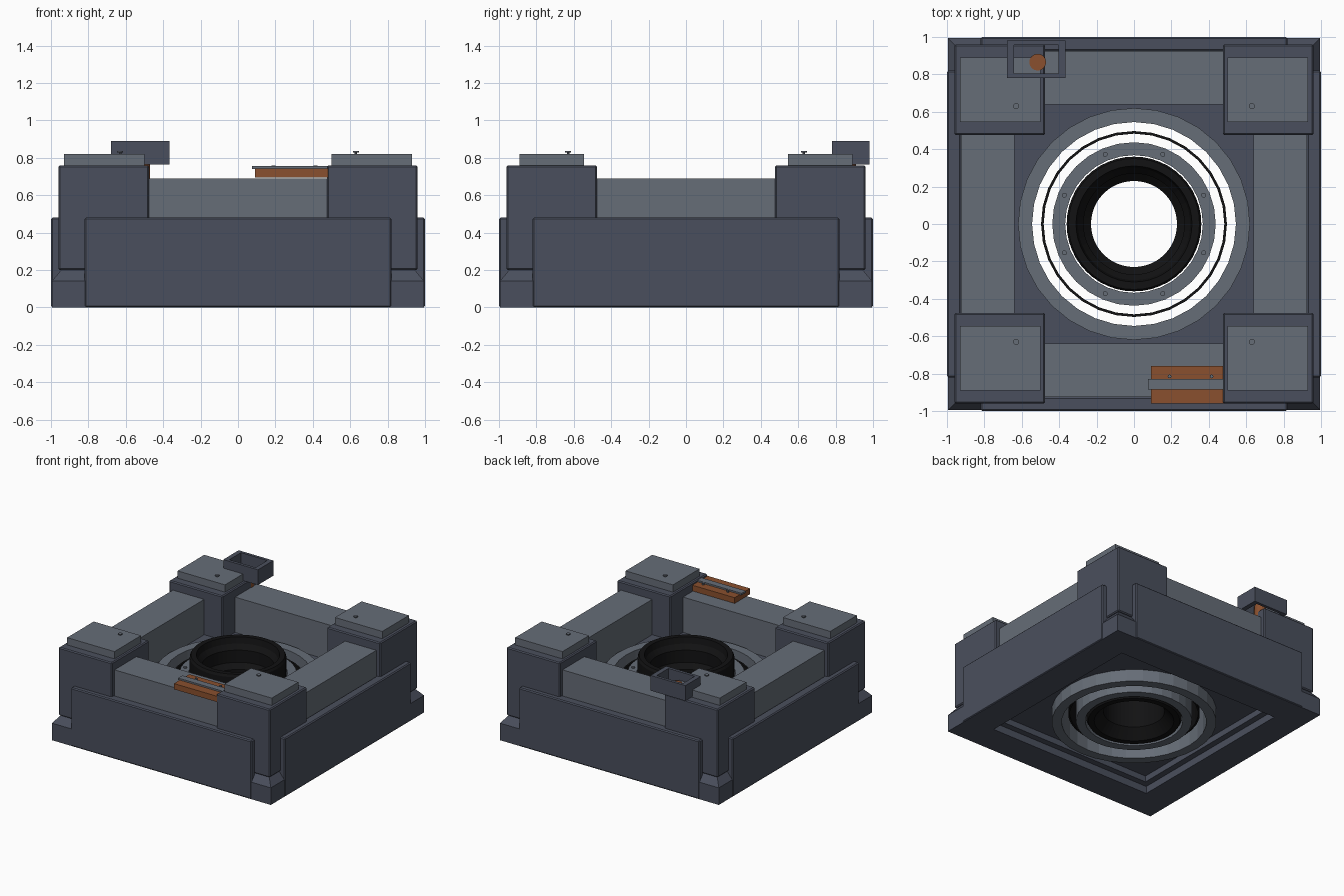
import bpy, bmesh, math
from mathutils import Matrix

if "Cube" in bpy.data.objects:
    bpy.data.objects.remove(bpy.data.objects["Cube"])


def mat(name, r, g, b):
    def lin(c):
        c /= 255
        return c / 12.92 if c <= 0.04045 else ((c + 0.055) / 1.055) ** 2.4
    m = bpy.data.materials.new(name)
    m.diffuse_color = (lin(r), lin(g), lin(b), 1)
    m.use_nodes = True
    m.node_tree.nodes["Principled BSDF"].inputs["Base Color"].default_value = m.diffuse_color
    return m


SLATE = mat("dark_slate", 74, 79, 93)
GREY = mat("mid_grey", 102, 109, 119)
BLACK = mat("black", 18, 18, 19)
COPPER = mat("copper", 138, 80, 46)


def finish(bm, name, material, bevel=0.0):
    bmesh.ops.recalc_face_normals(bm, faces=bm.faces)
    me = bpy.data.meshes.new(name)
    bm.to_mesh(me)
    bm.free()
    me.materials.append(material)
    ob = bpy.data.objects.new(name, me)
    bpy.context.collection.objects.link(ob)
    if bevel:
        mod = ob.modifiers.new("edge", 'BEVEL')
        mod.width, mod.segments = bevel, 1
    return ob


def box(name, x0, x1, y0, y1, z0, z1, material, bevel=0.0, turn=0.0):
    bm = bmesh.new()
    bmesh.ops.create_cube(bm, size=1)
    for v in bm.verts:
        v.co = ((x0 if v.co.x < 0 else x1), (y0 if v.co.y < 0 else y1),
                (z0 if v.co.z < 0 else z1))
    bmesh.ops.rotate(bm, verts=bm.verts, cent=(0, 0, 0), matrix=Matrix.Rotation(turn, 3, 'Z'))
    return finish(bm, name, material, bevel)


def lathe(name, profile, material, n=32, square=(), cx=0, cy=0):
    """Closed profile of (radius, z); indices in square follow a square outline."""
    bm = bmesh.new()
    rows = []
    for i in range(n):
        a = 2 * math.pi * i / n + (math.pi / 4 if n == 4 else 0)
        c, s = math.cos(a), math.sin(a)
        row = []
        for k, (r, z) in enumerate(profile):
            if k in square:
                r = r / max(abs(c), abs(s))
            row.append(bm.verts.new((cx + r * c, cy + r * s, z)))
        rows.append(row)
    m = len(profile)
    for i in range(n):
        a, b = rows[i], rows[(i + 1) % n]
        for k in range(m):
            bm.faces.new((a[k], b[k], b[(k + 1) % m], a[(k + 1) % m]))
    return finish(bm, name, material)


def disc(name, x, y, r, z0, z1, material, n=12):
    bm = bmesh.new()
    bmesh.ops.create_cone(bm, cap_ends=True, segments=n, radius1=r, radius2=r, depth=z1 - z0,
                          matrix=Matrix.Translation((x, y, (z0 + z1) / 2)))
    return finish(bm, name, material)


# base frame: low slab with sloped shoulder and stepped recess underneath
lathe("base_frame", [(0.995, 0), (0.995, 0.14), (0.93, 0.22), (0.70, 0.22), (0.70, 0.06),
                     (0.75, 0.06), (0.75, 0)], SLATE, n=4, square=range(7))

# floor with round opening
lathe("floor", [(0.9, 0.11), (0.9, 0.40), (0.60, 0.40), (0.60, 0.11)], SLATE,
      n=32, square=(0, 1))

# four side panels and inner beams
for i, side in enumerate(("front", "right", "back", "left")):
    t = i * math.pi / 2
    box(side + "_panel", -0.82, 0.82, -1.0, -0.925, 0, 0.48, SLATE, 0.008, t)
    box(side + "_beam", -0.5, 0.5, -0.925, -0.64, 0.12, 0.69, GREY, 0, t)

# corner posts with cap plates and screws
for sx, lr in ((-1, "left"), (1, "right")):
    for sy, fb in ((-1, "front"), (1, "back")):
        tag = fb + "_" + lr
        xs = sorted((sx * 0.475, sx * 0.96))
        ys = sorted((sy * 0.475, sy * 0.96))
        box(tag + "_post", *xs, *ys, 0.20, 0.76, SLATE, 0.008)
        xs = sorted((sx * 0.50, sx * 0.93))
        ys = sorted((sy * 0.545, sy * 0.89))
        box(tag + "_cap", *xs, *ys, 0.755, 0.82, GREY)
        disc(tag + "_screw_stem", sx * 0.63, sy * 0.63, 0.006, 0.815, 0.83, GREY, 8)
        disc(tag + "_screw_head", sx * 0.63, sy * 0.63, 0.016, 0.828, 0.835, GREY)

# concentric rings in the middle
lathe("outer_ring", [(0.62, 0.01), (0.62, 0.44), (0.545, 0.44), (0.545, 0.01)], GREY)
lathe("thin_ring", [(0.497, 0.08), (0.497, 0.40), (0.483, 0.40), (0.483, 0.08)], BLACK)
lathe("inner_ring", [(0.437, 0.02), (0.437, 0.44), (0.368, 0.44), (0.368, 0.02)], GREY)
lathe("centre_tube", [(0.345, 0.02), (0.36, 0.05), (0.36, 0.57), (0.35, 0.59), (0.31, 0.59),
                      (0.30, 0.54), (0.27, 0.50), (0.27, 0.40), (0.23, 0.36),
                      (0.23, 0.10), (0.30, 0.02)], BLACK, n=48)
for i in range(8):
    a = math.radians(22.5 + 45 * i)
    disc("ring_bolt", 0.403 * math.cos(a), 0.403 * math.sin(a), 0.013, 0.435, 0.45, GREY)

# copper plate with clamp strip on the front beam
box("copper_plate", 0.09, 0.48, -0.96, -0.76, 0.695, 0.742, COPPER)
box("clamp_strip", 0.075, 0.48, -0.885, -0.83, 0.74, 0.755, GREY)
for x in (0.19, 0.415):
    disc("plate_screw", x, -0.815, 0.01, 0.74, 0.758, GREY, 8)

# open box at the back left with a contact knob inside
lathe_box = lathe("open_box", [(1, 0.765), (1, 0.89), (0.76, 0.89), (0.76, 0.765)], SLATE,
                  n=4, square=range(4))
lathe_box.scale = (0.1575, 0.1, 1)
lathe_box.location = (-0.5225, 0.88, 0)
disc("contact_knob", -0.515, 0.865, 0.045, 0.69, 0.825, COPPER, 16)
